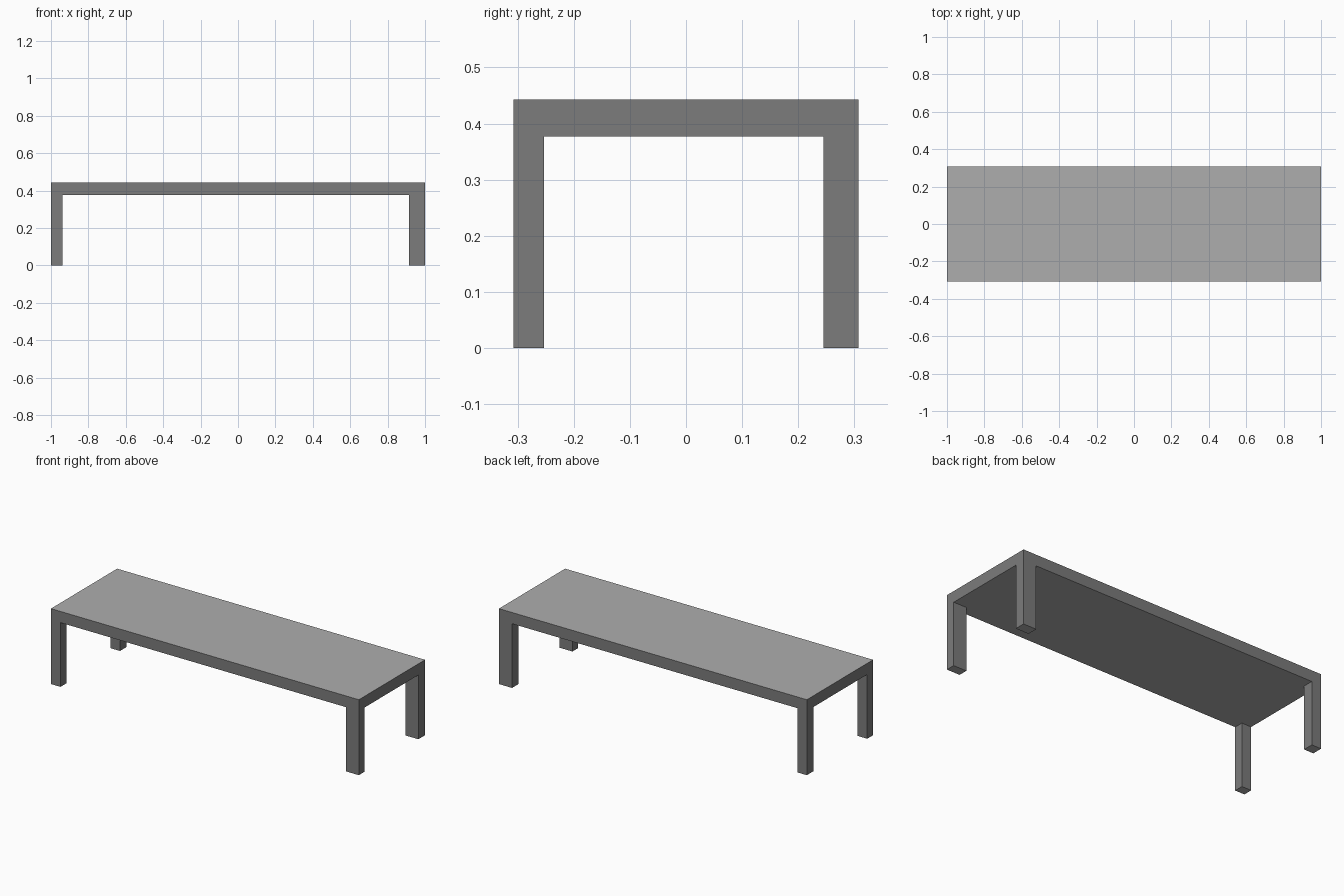
import bpy
import bmesh
from mathutils import Matrix, Vector

if "Cube" in bpy.data.objects:
    bpy.data.objects.remove(bpy.data.objects["Cube"])

HALF_X, HALF_Y = 1.0, 0.307
TOP_Z, UNDER_Z = 0.443, 0.377
LEG_X = (-0.938, 0.915)    # inner faces of left and right legs
LEG_Y = (-0.253, 0.245)    # inner faces of front and back legs

bm = bmesh.new()

# Slab top
size = (2 * HALF_X, 2 * HALF_Y, TOP_Z - UNDER_Z)
centre = Vector((0, 0, (TOP_Z + UNDER_Z) / 2))
bmesh.ops.create_cube(bm, size=1, matrix=Matrix.Translation(centre) @ Matrix.Diagonal((*size, 1)))

# Cuts that mark out the leg footprints
cuts = [(Vector((x, 0, 0)), Vector((1, 0, 0))) for x in LEG_X]
cuts += [(Vector((0, y, 0)), Vector((0, 1, 0))) for y in LEG_Y]
for point, normal in cuts:
    bmesh.ops.bisect_plane(bm, geom=bm.verts[:] + bm.edges[:] + bm.faces[:],
                           plane_co=point, plane_no=normal)


def is_footprint(face):
    c = face.calc_center_median()
    return (face.normal.z < -0.9 and not LEG_X[0] < c.x < LEG_X[1]
            and not LEG_Y[0] < c.y < LEG_Y[1])


# Four legs drawn down from the corners of the underside
bm.normal_update()
feet = [f for f in bm.faces if is_footprint(f)]
result = bmesh.ops.extrude_face_region(bm, geom=feet)
for v in result["geom"]:
    if isinstance(v, bmesh.types.BMVert):
        v.co.z = 0

# Merge coplanar faces so that slab and legs read as one seamless piece
bmesh.ops.dissolve_limit(bm, angle_limit=0.01, verts=bm.verts[:], edges=bm.edges[:])
bmesh.ops.recalc_face_normals(bm, faces=bm.faces[:])

mesh = bpy.data.meshes.new("low_table")
bm.to_mesh(mesh)
bm.free()

# Dark grey finish on the upright faces, mid grey on the flat ones
for name, value in (("mid_grey", 0.42), ("dark_grey", 0.2)):
    mat = bpy.data.materials.new(name)
    mat.diffuse_color = (value, value, value, 1)
    mat.use_nodes = True
    mat.node_tree.nodes["Principled BSDF"].inputs["Base Color"].default_value = mat.diffuse_color
    mesh.materials.append(mat)
for poly in mesh.polygons:
    poly.material_index = 1 if abs(poly.normal.z) < 0.5 else 0

table = bpy.data.objects.new("low_table", mesh)
bpy.context.collection.objects.link(table)
